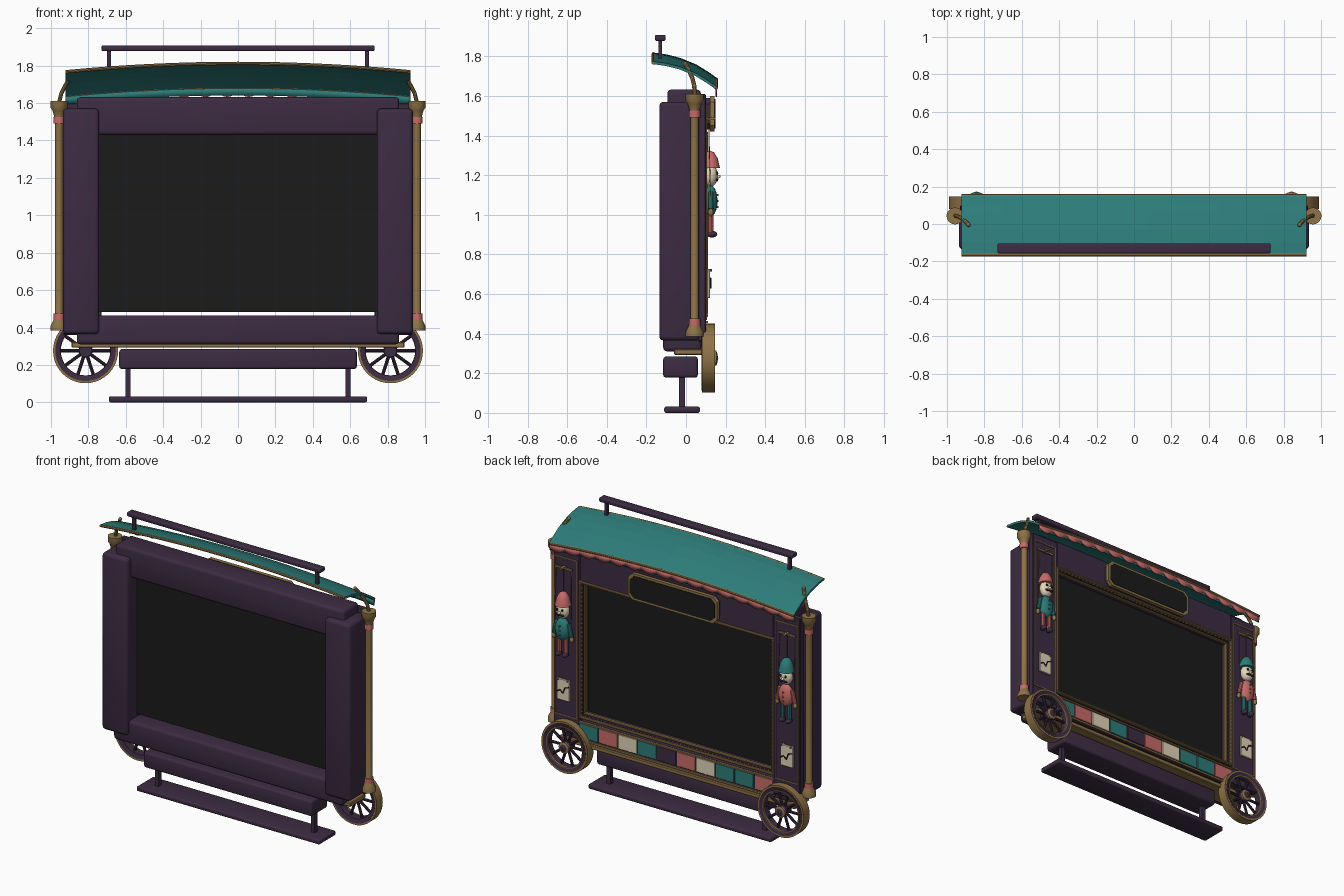
import bpy, bmesh, math
from mathutils import Vector, Matrix

if "Cube" in bpy.data.objects:
    bpy.data.objects.remove(bpy.data.objects["Cube"])

def material(name, r, g, b):
    m = bpy.data.materials.new(name)
    m.diffuse_color = (r, g, b, 1)
    m.use_nodes = True
    m.node_tree.nodes["Principled BSDF"].inputs["Base Color"].default_value = m.diffuse_color
    return m

PURPLE = material("plum purple", .046, .025, .054)
TEAL = material("teal", .026, .20, .19)
GOLD = material("old gold", .27, .17, .063)
CORAL = material("coral", .57, .15, .14)
CREAM = material("cream", .76, .66, .48)
BLACK = material("black", .011, .011, .011)

def finish(name, bm, mat):
    bmesh.ops.recalc_face_normals(bm, faces=bm.faces)
    me = bpy.data.meshes.new(name)
    bm.to_mesh(me)
    bm.free()
    me.materials.append(mat)
    ob = bpy.data.objects.new(name, me)
    bpy.context.collection.objects.link(ob)
    return ob

def boxes(name, mat, items, bevel=0.0, seg=3):
    """Each item is (x0, x1, y0, y1, z0, z1)."""
    bm = bmesh.new()
    for x0, x1, y0, y1, z0, z1 in items:
        m = Matrix.Translation(((x0+x1)/2, (y0+y1)/2, (z0+z1)/2)) @ Matrix.Diagonal((x1-x0, y1-y0, z1-z0, 1))
        bmesh.ops.create_cube(bm, size=1, matrix=m)
    if bevel:
        bmesh.ops.bevel(bm, geom=bm.edges[:], offset=bevel, segments=seg, profile=.5, affect='EDGES')
    return finish(name, bm, mat)

def frame(name, mat, x0, x1, z0, z1, y0, y1, w, bevel=0.004):
    """Rectangular border in the xz plane."""
    return boxes(name, mat, [(x0, x1, y0, y1, z0, z0+w), (x0, x1, y0, y1, z1-w, z1),
                             (x0, x0+w, y0, y1, z0+w, z1-w), (x1-w, x1, y0, y1, z0+w, z1-w)], bevel, 1)

def lathe(name, mat, profile, loc, axis='Z', n=24):
    """Revolve (radius, height) points round z or y."""
    bm = bmesh.new()
    vs = [bm.verts.new((r, 0, h)) for r, h in profile]
    es = [bm.edges.new(p) for p in zip(vs, vs[1:])]
    bmesh.ops.spin(bm, geom=vs+es, cent=(0, 0, 0), axis=(0, 0, 1), angle=2*math.pi, steps=n)
    bmesh.ops.remove_doubles(bm, verts=bm.verts, dist=1e-5)
    rot = Matrix.Rotation(-math.pi/2, 4, 'X') if axis == 'Y' else Matrix()
    bm.transform(Matrix.Translation(loc) @ rot)
    return finish(name, bm, mat)

def rods(name, mat, pairs, r, n=10):
    bm = bmesh.new()
    for a, b in pairs:
        a, b = Vector(a), Vector(b)
        m = Matrix.Translation((a+b)/2) @ (b-a).to_track_quat('Z', 'Y').to_matrix().to_4x4()
        bmesh.ops.create_cone(bm, cap_ends=True, segments=n, radius1=r, radius2=r, depth=(b-a).length, matrix=m)
    return finish(name, bm, mat)

def balls(name, mat, items, u=16, v=10):
    """Each item is (centre, radii)."""
    bm = bmesh.new()
    for c, s in items:
        bmesh.ops.create_uvsphere(bm, u_segments=u, v_segments=v, radius=1,
                                  matrix=Matrix.Translation(c) @ Matrix.Diagonal((*s, 1)))
    return finish(name, bm, mat)

def sheet(name, mat, rows, thick):
    """Thickened surface through rows of points."""
    bm = bmesh.new()
    g = [[bm.verts.new(p) for p in row] for row in rows]
    for a, b in zip(g, g[1:]):
        for i in range(len(a)-1):
            bm.faces.new((a[i], a[i+1], b[i+1], b[i]))
    ob = finish(name, bm, mat)
    mod = ob.modifiers.new("thickness", 'SOLIDIFY')
    mod.thickness, mod.offset = thick, 0
    return ob

# stand
boxes("foot_plate", PURPLE, [(-.69, .69, -.11, .07, 0, .032)], .01)
boxes("stand_posts", PURPLE, [(s*.588-.014, s*.588+.014, -.035, -.005, .025, .19) for s in (1, -1)])
boxes("stand_box", PURPLE, [(-.635, .635, -.115, .06, .178, .285)], .015)

# main body
boxes("side_columns", PURPLE, [(min(s*.742, s*.936), max(s*.742, s*.936), -.135, .07, .365, 1.57) for s in (1, -1)], .022)
boxes("top_beam", PURPLE, [(-.862, .862, -.094, .075, 1.43, 1.632)], .02)
boxes("bottom_beam", PURPLE, [(-.862, .862, -.115, .078, .31, .465)], .02)
boxes("stage_screen", BLACK, [(-.745, .745, -.03, .03, .483, 1.44)])

# decorated facade on the +y side
boxes("facade", PURPLE, [(-.93, -.73, .06, .10, .36, 1.6), (.73, .93, .06, .10, .36, 1.6),
                         (-.73, .73, .06, .10, 1.41, 1.61), (-.73, .73, .06, .10, .33, .465)], .005, 1)
frame("stage_reveal", PURPLE, -.735, .735, .485, 1.425, .03, .095, .025)
frame("stage_outer_trim", GOLD, -.735, .735, .485, 1.42, .09, .112, .014)
frame("stage_inner_trim", GOLD, -.712, .712, .508, 1.402, .06, .085, .01)
beads = [(-.72+.03*i, .1, z) for i in range(49) for z in (.503, 1.402)]
beads += [(s*.717, .1, .53+.03*i) for i in range(29) for s in (1, -1)]
balls("stage_beads", GOLD, [(p, (.006,)*3) for p in beads], 8, 6)
for s in (1, -1):
    c = s*.832
    frame("side_panel_trim", GOLD, c-.088, c+.088, .47, 1.55, .098, .106, .006, 0)

# patchwork strip and chassis rail
cycle = [TEAL, CORAL, CREAM, TEAL, PURPLE, CORAL, CREAM, TEAL, TEAL, CORAL]
for i, m in enumerate(cycle):
    x = .66 - i*.1467
    boxes("patch_%d" % i, m, [(x-.069, x+.069, .098, .106, .355, .452)], .002, 1)
boxes("patch_rails", GOLD, [(-.735, .735, .095, .11, .455, .464), (-.735, .735, .095, .11, .335, .347)])
boxes("chassis_board", GOLD, [(-.89, .89, -.06, .1, .292, .322)], .005, 1)

# sign board with clipped corners
for name, m, w, h, y0, y1 in (("sign_back", PURPLE, .325, .08, .09, .122), ("sign_frame", GOLD, .335, .09, .12, .145),
                              ("sign_panel", BLACK, .320, .075, .14, .149)):
    bm = bmesh.new()
    k = .03
    pts = [(w-k, h), (w, h-k), (w, k-h), (w-k, -h), (k-w, -h), (-w, k-h), (-w, h-k), (k-w, h)]
    f = bm.faces.new([bm.verts.new((x, y0, 1.51+z)) for x, z in pts])
    ex = bmesh.ops.extrude_face_region(bm, geom=[f])
    bmesh.ops.translate(bm, vec=(0, y1-y0, 0), verts=[v for v in ex['geom'] if isinstance(v, bmesh.types.BMVert)])
    finish(name, bm, m)

# corner poles, brackets and wheels
for s in (1, -1):
    p = (s*.957, .043, 0)
    lathe("corner_pole", GOLD, [(0, .385), (.045, .385), (.045, .41), (.03, .44), (.021, .47), (.021, 1.5),
                                (.026, 1.53), (.035, 1.56), (.045, 1.575), (.045, 1.61), (0, 1.61)], p)
    for z in (.44, 1.49):
        lathe("pole_band", CORAL, [(.02, z), (.029, z), (.029, z+.036), (.02, z+.036)], p)
    path = [(s*.957, .045, 1.6), (s*.945, .042, 1.65), (s*.925, .032, 1.69), (s*.90, .012, 1.735), (s*.885, -.004, 1.762)]
    rods("roof_bracket", GOLD, list(zip(path, path[1:])), .011)
    balls("bracket_joints", GOLD, [(q, (.011,)*3) for q in path[1:]])

    w = Vector((s*.815, .113, .276))
    lathe("wheel_tyre", GOLD, [(.160, -.033), (.174, -.033), (.174, .033), (.160, .033), (.160, -.033)], w, 'Y', 40)
    lathe("wheel_rim", PURPLE, [(.134, -.026), (.162, -.034), (.162, .034), (.134, .026), (.134, -.026)], w, 'Y', 40)
    lathe("wheel_inner_trim", GOLD, [(.132, .022), (.139, .022), (.139, .033), (.132, .033), (.132, .022)], w, 'Y', 40)
    spokes = [Vector((math.cos(a), 0, math.sin(a))) for a in (k*math.pi/5 for k in range(10))]
    rods("wheel_spokes", PURPLE, [(w+d*.02, w+d*.14) for d in spokes], .009)
    lathe("wheel_hub", PURPLE, [(0, -.035), (.034, -.035), (.034, .035), (.02, .045), (0, .05)], w, 'Y')
    lathe("hub_ring", GOLD, [(.024, .03), (.038, .03), (.038, .04), (.024, .045)], w, 'Y')

# curved awning
PROFILE = [(-.165, 1.812), (-.1, 1.803), (-.03, 1.785), (.05, 1.752), (.11, 1.715), (.152, 1.685)]
def sag(x):
    return -.045*(x/.925)**2
xs = [-.922 + 1.844*i/96 for i in range(97)]
sheet("awning", TEAL, [[(x, y, z+sag(x)) for x in xs[::4]] for y, z in PROFILE], .014)
for y, z in (PROFILE[0], PROFILE[-1]):
    line = [(x, y, z+sag(x)) for x in xs[::6]]
    rods("awning_edge_trim", GOLD, list(zip(line, line[1:])), .009, 8)
sheet("valance_lining", TEAL, [[(x, .148, 1.685+sag(x)-d) for x in xs] for d in (0, .044)], .004)
top = [(x, .153, 1.685+sag(x)) for x in xs]
low = [(x, .154, 1.685+sag(x)-.026-.026*abs(math.sin(math.pi*i/6))) for i, x in enumerate(xs)]
sheet("scalloped_valance", CORAL, [top, low], .005)

# roof rail
boxes("roof_rail", PURPLE, [(-.73, .73, -.157, -.103, 1.878, 1.908)], .008)
boxes("rail_posts", PURPLE, [(s*.69-.01, s*.69+.01, -.14, -.12, 1.79, 1.885) for s in (1, -1)])

# hanging puppets and paper notes
for s, hat, shirt in ((1, CORAL, TEAL), (-1, TEAL, CORAL)):
    c, y = s*.842, .125
    lathe("puppet_hat", hat, [(0, .09), (.022, .08), (.04, .05), (.047, .02), (.052, 0), (0, 0)], (c, y-.005, 1.235), n=20)
    balls("puppet_head", CREAM, [((c, y, 1.198), (.047, .036, .055))])
    balls("puppet_eyes", BLACK, [((c+d, y+.032, 1.21), (.008, .006, .009)) for d in (-.018, .018)])
    balls("puppet_nose", CREAM, [((c, y+.038, 1.193), (.009, .012, .009))])
    balls("puppet_moustache", BLACK, [((c+d, y+.031, 1.176), (.017, .007, .007)) for d in (-.014, .014)])
    balls("puppet_shirt", shirt, [((c, y, 1.07), (.053, .034, .078))])
    balls("puppet_buttons", shirt, [((c, y+.034, z), (.006,)*3) for z in (1.04, 1.07, 1.1)])
    rods("puppet_sleeves", shirt, [((c+d*.045, y, 1.115), (c+d*.066, y, 1.03)) for d in (1, -1)], .014)
    balls("puppet_hands", GOLD, [((c+d*.068, y, 1.012), (.014, .014, .02)) for d in (1, -1)])
    rods("puppet_legs", hat, [((c+d, y, 1.01), (c+d, y, .91)) for d in (-.025, .025)], .015)
    balls("puppet_shoes", PURPLE, [((c+d, y+.006, .902), (.019, .027, .017)) for d in (-.025, .025)])
    rods("puppet_strings", GOLD, [((c, y-.01, 1.32), (c, y-.01, 1.48)), ((c-.065, y, 1.02), (c-.055, y-.01, 1.48)),
                                  ((c+.065, y, 1.02), (c+.055, y-.01, 1.48))], .002, 6)
    boxes("control_bar", GOLD, [(c-.065, c+.065, .11, .12, 1.475, 1.488), (c-.008, c+.008, .1, .15, 1.48, 1.49)])
    boxes("paper_note", CREAM, [(c-.048, c+.048, .108, .122, .58, .725)], .003, 1)
    crack = [(c+.045, .124, .635), (c+.02, .124, .65), (c, .124, .63), (c-.015, .124, .67), (c-.045, .124, .68)]
    rods("note_mark", BLACK, list(zip(crack, crack[1:])), .004, 6)
    rods("note_pins", GOLD, [((c+d, .1, .72), (c+d, .13, .72)) for d in (-.035, .035)], .006)

# smooth shading with sharp edges kept, flat facets on the awning
for ob in bpy.data.objects:
    ob.select_set(ob.name != "awning")
bpy.context.view_layer.objects.active = bpy.data.objects["foot_plate"]
bpy.ops.object.shade_smooth_by_angle(angle=math.radians(35))
